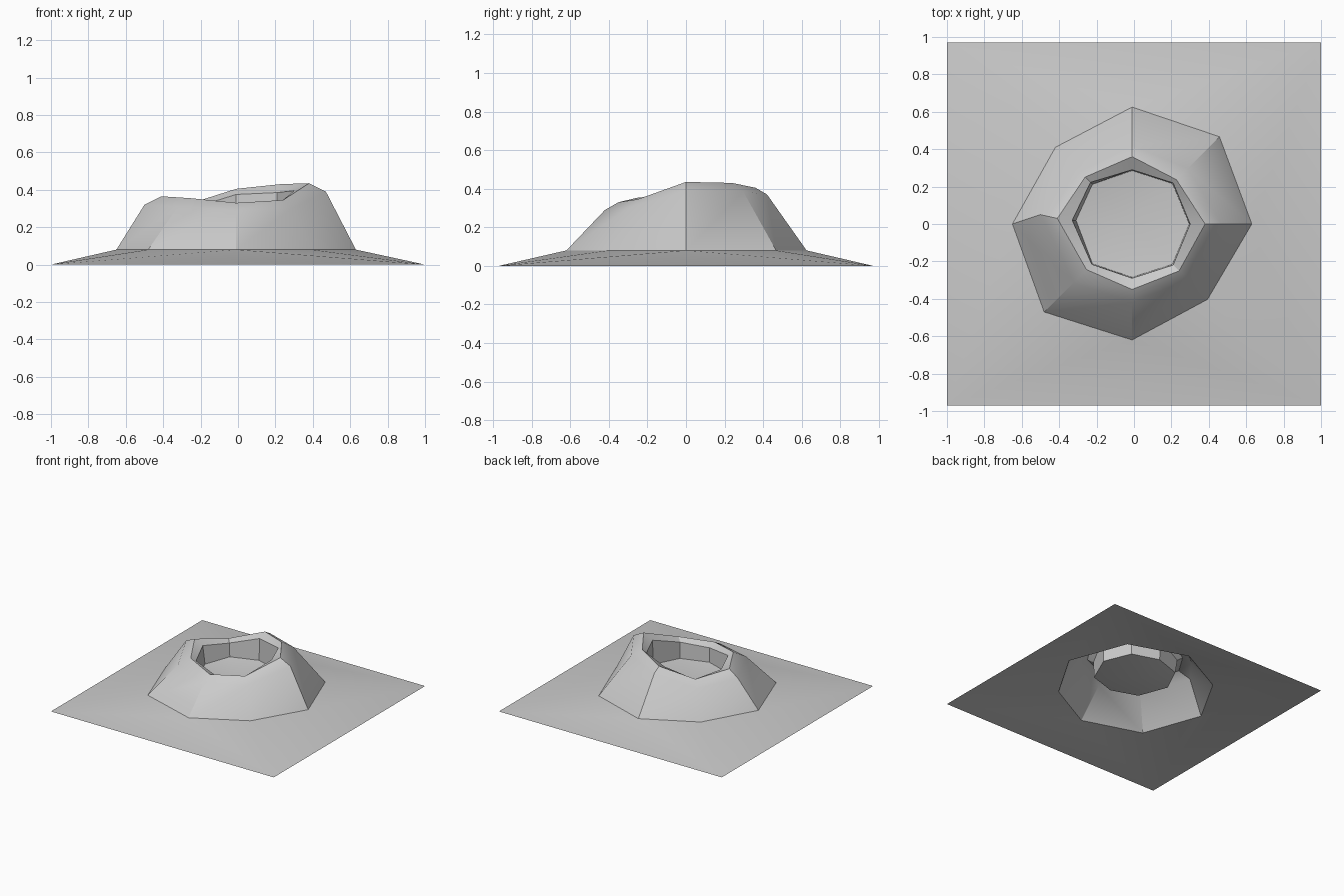
import bpy, bmesh, math

if "Cube" in bpy.data.objects:
    bpy.data.objects.remove(bpy.data.objects["Cube"])

stone = bpy.data.materials.new("grey stone")
stone.diffuse_color = (0.6, 0.6, 0.6, 1)
stone.use_nodes = True
stone.node_tree.nodes["Principled BSDF"].inputs["Base Color"].default_value = stone.diffuse_color


def ring(radii, heights):
    """Eight points counter-clockwise from +x, one radius and height each."""
    return [(r * math.cos(i * math.pi / 4) - 0.01, r * math.sin(i * math.pi / 4), z)
            for i, (r, z) in enumerate(zip(radii, heights))]


def add_part(name, rings, extra=None):
    """Bridge rings from outside to inside; extra adds more faces."""
    bm = bmesh.new()
    loops = [[bm.verts.new(p) for p in r] for r in rings]
    for a, b in zip(loops, loops[1:]):
        for i in range(8):
            j = (i + 1) % 8
            bm.faces.new((a[i], a[j], b[j], b[i]))
    if extra:
        extra(bm, loops)
    mesh = bpy.data.meshes.new(name)
    bm.to_mesh(mesh)
    bm.free()
    mesh.materials.append(stone)
    ob = bpy.data.objects.new(name, mesh)
    bpy.context.collection.objects.link(ob)
    bpy.ops.object.select_all(action='DESELECT')
    ob.select_set(True)
    bpy.context.view_layer.objects.active = ob
    bpy.ops.object.shade_smooth_by_angle(angle=math.radians(30))
    return ob


# Rings: +x, back right, back, back left, -x, front left, front, front right
foot = ring([.64, .66, .625, .58, .64, .665, .62, .57], [.08] * 8)
shoulder = ring([.48, .42, .42, .42, .49, .44, .42, .42],
                [.39, .385, .37, .28, .32, .31, .29, .30])
rim = ring([.39, .335, .36, .355, .40, .345, .35, .355],
           [.435, .43, .405, .325, .365, .355, .33, .345])
lip = ring([.31, .31, .29, .315, .32, .305, .29, .31],
           [.395, .385, .375, .305, .335, .33, .305, .32])
bottom = ring([.305, .305, .285, .30, .30, .30, .285, .305],
              [.20, .20, .20, .20, .19, .19, .19, .19])

# The left ridge is twisted slightly backwards
for loop, y in ((shoulder, .05), (rim, .03), (lip, .02), (bottom, .02)):
    loop[4] = (loop[4][0], y, loop[4][2])


def square_apron(bm, loops):
    # corners in the order back right, back left, front left, front right
    c = [bm.verts.new((x, y, 0)) for x, y in
         ((1, .97), (-1, .97), (-1, -.97), (1, -.97))]
    r = loops[0]
    for k in range(4):
        d0, mid, d1 = r[2 * k + 1], r[2 * k + 2 - 8], r[(2 * k + 3) % 8]
        c0, c1 = c[k], c[(k + 1) % 4]
        bm.faces.new((c0, c1, mid))
        bm.faces.new((c0, mid, d0))
        bm.faces.new((c1, d1, mid))


def dished_floor(bm, loops):
    low = bm.verts.new((-.04, .02, .16))
    r = loops[0]
    for i in range(8):
        bm.faces.new((r[i], r[(i + 1) % 8], low))


add_part("ground_apron", [foot], square_apron)
add_part("volcano_cone", [foot, shoulder, rim, lip, bottom])
add_part("crater_floor", [bottom], dished_floor)
